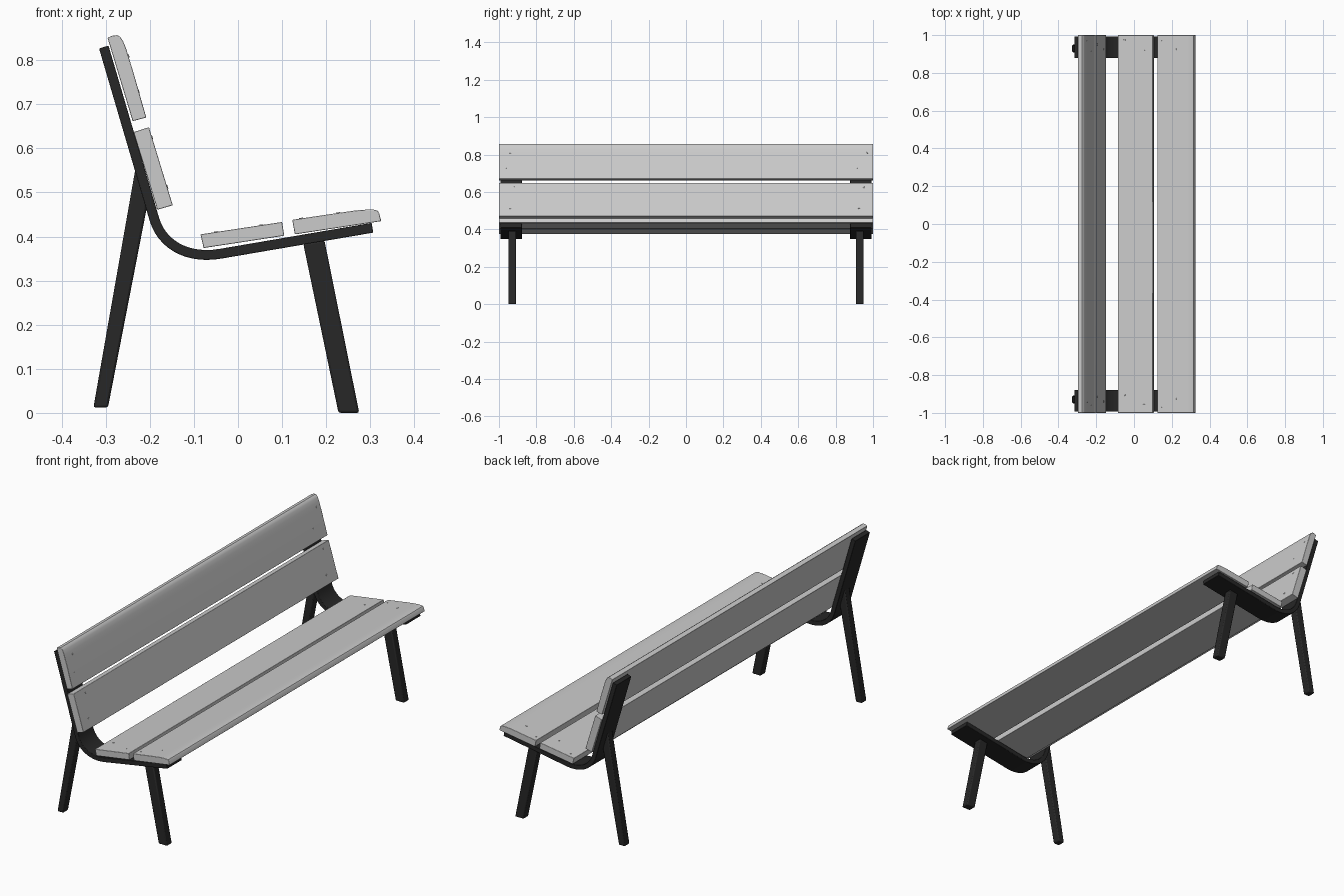
import bpy, bmesh, math
from mathutils import Vector, Matrix
from mathutils.geometry import interpolate_bezier

if "Cube" in bpy.data.objects:
    bpy.data.objects.remove(bpy.data.objects["Cube"])

dark = bpy.data.materials.new("dark_metal")
dark.diffuse_color = (0.02, 0.02, 0.02, 1)
dark.use_nodes = True
dark.node_tree.nodes["Principled BSDF"].inputs["Base Color"].default_value = dark.diffuse_color


def finish(name, bm, mat=None, bevel=0):
    bmesh.ops.recalc_face_normals(bm, faces=bm.faces)
    me = bpy.data.meshes.new(name)
    bm.to_mesh(me)
    bm.free()
    ob = bpy.data.objects.new(name, me)
    bpy.context.collection.objects.link(ob)
    if mat:
        me.materials.append(mat)
    if bevel:
        b = ob.modifiers.new("bevel", "BEVEL")
        b.width, b.segments, b.limit_method = bevel, 2, "ANGLE"
        b.angle_limit = math.radians(50)
    bpy.ops.object.select_all(action="DESELECT")
    bpy.context.view_layer.objects.active = ob
    ob.select_set(True)
    bpy.ops.object.shade_smooth_by_angle(angle=math.radians(35))
    return ob


def extrude(name, pts, y0, y1, mat=None, bevel=0):
    """Extrude an xz profile along y."""
    bm = bmesh.new()
    f = bm.faces.new([bm.verts.new((x, y0, z)) for x, z in pts])
    r = bmesh.ops.extrude_face_region(bm, geom=[f])
    verts = [v for v in r["geom"] if isinstance(v, bmesh.types.BMVert)]
    bmesh.ops.translate(bm, verts=verts, vec=(0, y1 - y0, 0))
    return finish(name, bm, mat, bevel)


# Planks: two back boards and two seat boards, outer ones rounded
planks = {
    "upper_back_plank": [(-.239, .662), (-.296, .851), (-.284, .856), (-.274, .857),
                         (-.267, .853), (-.261, .844), (-.254, .827), (-.248, .807),
                         (-.238, .775), (-.208, .67)],
    "lower_back_plank": [(-.183, .461), (-.237, .637), (-.202, .648), (-.148, .471)],
    "rear_seat_plank": [(-.078, .374), (-.085, .405), (.1, .433), (.105, .402)],
    "front_seat_plank": [(.129, .405), (.123, .438), (.23, .454), (.265, .459), (.29, .461),
                         (.308, .461), (.316, .459), (.32, .454), (.325, .435)],
}
for name, pts in planks.items():
    extrude(name, pts, -1, 1, bevel=.0015)

# Bent strap centreline, thickened to a closed profile
back, a = Vector((-.3045, .830)), Vector((-.19, .44))
b, front = Vector((-.04, .361)), Vector((.305, .42))
path = [back] + interpolate_bezier(a, Vector((-.172, .379)), Vector((-.112, .3487)), b, 14) + [front]
path = [Vector(p[:2]) for p in path]
inner, outer = [], []
for i, p in enumerate(path):
    t = (path[min(i + 1, len(path) - 1)] - path[max(i - 1, 0)]).normalized()
    n = Vector((-t.y, t.x)) * .0112
    inner.append(p + n)
    outer.append(p - n)
strap = inner + outer[::-1]

rear_leg = [(-.328, .012), (-.295, .012), (-.207, .465), (-.205, .5), (-.232, .558)]
front_leg = [(.228, 0), (.275, 0), (.196, .392), (.148, .384)]

# Frame at each end
for side, s in (("left", -1), ("right", 1)):
    extrude(side + "_bent_strap", strap, s * .878, s * .993, dark, .002)
    extrude(side + "_rear_leg", rear_leg, s * .909, s * .949, dark, .005)
    extrude(side + "_front_leg", front_leg, s * .909, s * .949, dark, .005)

# Screw heads: (surface x, z, outward normal x, z, y position at each end)
back_n, seat_n = (.957, .29), (-.15, .989)
screws = [
    (-.2485, .81, *back_n, -.94, .97), (-.226, .73, *back_n, -.96, .915),
    (-.195, .625, *back_n, -.915, .95), (-.1605, .513, *back_n, -.94, .925),
    (-.05, .4103, *seat_n, -.905, .975), (.053, .4259, *seat_n, -.955, .92),
    (.143, .441, *seat_n, -.97, .97), (.227, .4535, *seat_n, -.925, .925),
]
bm = bmesh.new()
for x, z, nx, nz, ya, yb in screws:
    rot = Vector((nx, 0, nz)).to_track_quat("Z", "Y").to_matrix().to_4x4()
    for y in (ya, yb):
        bmesh.ops.create_cone(bm, cap_ends=True, segments=10, radius1=.005, radius2=.004,
                              depth=.003, matrix=Matrix.Translation((x, y, z)) @ rot)
finish("screw_heads", bm)
